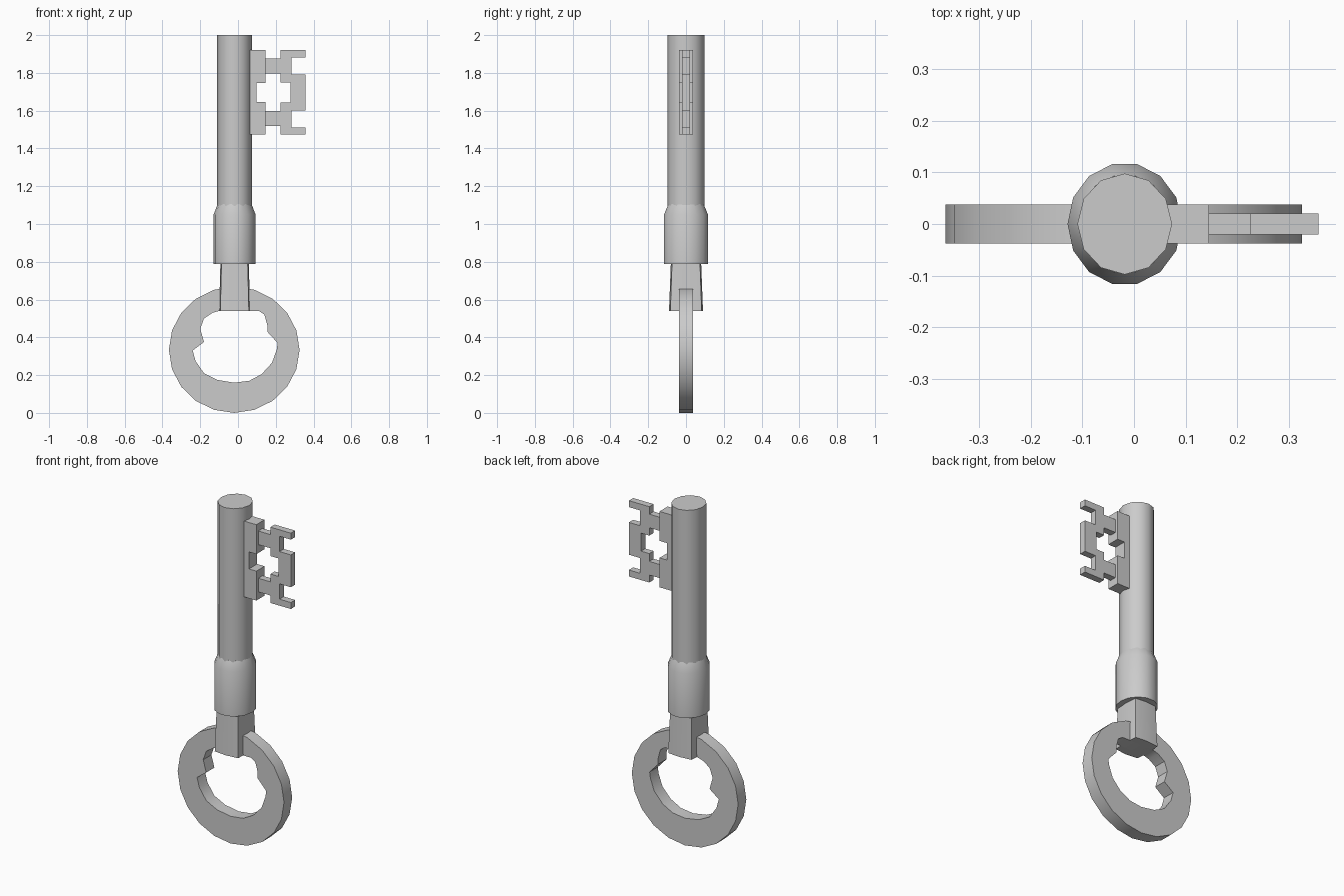
import bpy, bmesh, math

if "Cube" in bpy.data.objects:
    bpy.data.objects.remove(bpy.data.objects["Cube"])

CX = -0.018  # axis of shaft and ring


def finish(ob):
    bpy.ops.object.select_all(action='DESELECT')
    ob.select_set(True)
    bpy.context.view_layer.objects.active = ob
    bpy.ops.object.shade_smooth_by_angle(angle=math.radians(35))


def plate(name, loops, half_depth):
    """Flat part: closed x/z outlines (extra loops are holes), thickened along y."""
    cu = bpy.data.curves.new(name + "_outline", 'CURVE')
    cu.dimensions = '2D'
    cu.fill_mode = 'BOTH'
    cu.extrude = half_depth
    for pts in loops:
        sp = cu.splines.new('POLY')
        sp.points.add(len(pts) - 1)
        for p, (x, z) in zip(sp.points, pts):
            p.co = (x, z, 0, 1)
        sp.use_cyclic_u = True
    ob = bpy.data.objects.new(name, cu)
    ob.rotation_euler.x = math.pi / 2
    bpy.context.collection.objects.link(ob)
    bpy.ops.object.select_all(action='DESELECT')
    ob.select_set(True)
    bpy.context.view_layer.objects.active = ob
    bpy.ops.object.convert(target='MESH')
    finish(bpy.context.object)


def loft(name, rings):
    """Capped solid through a stack of equal-length point rings."""
    bm = bmesh.new()
    vs = [[bm.verts.new(p) for p in r] for r in rings]
    n = len(vs[0])
    for a, b in zip(vs, vs[1:]):
        for i in range(n):
            bm.faces.new((a[i], a[(i + 1) % n], b[(i + 1) % n], b[i]))
    bm.faces.new(vs[0][::-1])
    bm.faces.new(vs[-1])
    bmesh.ops.recalc_face_normals(bm, faces=bm.faces[:])
    me = bpy.data.meshes.new(name)
    bm.to_mesh(me)
    bm.free()
    ob = bpy.data.objects.new(name, me)
    bpy.context.collection.objects.link(ob)
    finish(ob)


def ellipse(rx, ry, z, n):
    return [(CX + rx * math.cos(2 * math.pi * i / n),
             ry * math.sin(2 * math.pi * i / n), z) for i in range(n)]


def bulged_square(rx, ry, z):
    k = 0.92
    pts = [(1, 0), (k, k), (0, 1), (-k, k), (-1, 0), (-k, -k), (0, -1), (k, -k)]
    return [(CX + rx * x, ry * y, z) for x, y in pts]


# Shaft, collar and the squarish stem gripping the ring
loft("shaft", [ellipse(0.092, 0.098, z, 12) for z in (1.0, 2.0)])
loft("collar", [ellipse(0.111, 0.119, 0.787, 14), ellipse(0.111, 0.119, 1.05, 14),
                ellipse(0.09, 0.096, 1.105, 14)])
loft("stem", [bulged_square(0.082, 0.09, 0.54), bulged_square(0.075, 0.08, 0.80)])

# Ring handle with a shaped hole
outer = [(-0.02 + 0.346 * math.cos(math.tau * i / 20),
          0.334 + 0.334 * math.sin(math.tau * i / 20)) for i in range(20)]
hole = [(-0.10, 0.54), (-0.135, 0.53), (-0.18, 0.50), (-0.20, 0.445), (-0.18, 0.375),
        (-0.20, 0.36), (-0.24, 0.33), (-0.225, 0.275), (-0.18, 0.21), (-0.11, 0.175),
        (-0.02, 0.16), (0.06, 0.17), (0.125, 0.205), (0.18, 0.265), (0.205, 0.335),
        (0.21, 0.37), (0.155, 0.43), (0.155, 0.465), (0.14, 0.52), (0.11, 0.54)]
plate("ring_handle", [outer, hole], 0.038)


def mirrored_c(out, inn, zc=1.697):
    """C outline from its upper half, mirrored about height zc."""
    up = lambda pts: [(x, zc + d) for x, d in pts]
    down = lambda pts: [(x, zc - d) for x, d in pts]
    return up(out) + down(out)[::-1] + down(inn)[::-1] + up(inn)


# Key bit: thick root with a notch on its outer side, then the thin toothed plate
root = [(0.02, 0.223), (0.146, 0.223), (0.146, 0.05), (0.098, 0.05)]
plate("bit_root", [[(x, 1.697 + d) for x, d in root] +
                   [(x, 1.697 - d) for x, d in root[::-1]]], 0.038)
teeth_out = [(0.13, 0.179), (0.225, 0.179), (0.225, 0.223), (0.358, 0.223),
             (0.358, 0.185), (0.284, 0.185), (0.284, 0.095), (0.358, 0.095)]
teeth_in = [(0.279, 0.053), (0.225, 0.053), (0.225, 0.099), (0.13, 0.099)]
plate("bit_teeth", [mirrored_c(teeth_out, teeth_in)], 0.02)
